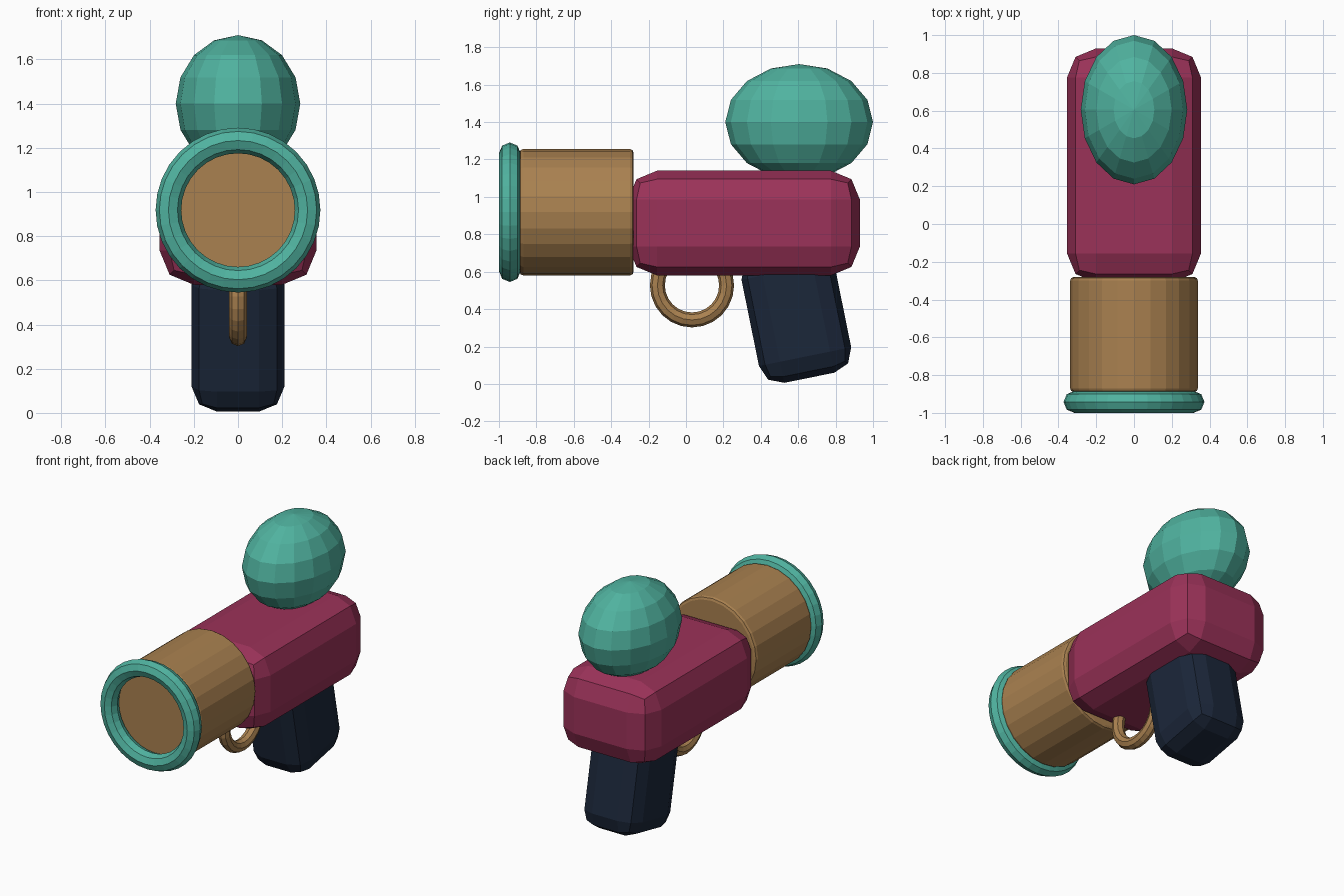
import bpy
from math import pi

if "Cube" in bpy.data.objects:
    bpy.data.objects.remove(bpy.data.objects["Cube"])


def material(name, rgb):
    m = bpy.data.materials.new(name)
    m.diffuse_color = (*rgb, 1)
    m.use_nodes = True
    m.node_tree.nodes["Principled BSDF"].inputs["Base Color"].default_value = m.diffuse_color
    return m


TEAL = material("teal", (0.08, 0.45, 0.35))
BRASS = material("brass", (0.40, 0.22, 0.08))
MAGENTA = material("magenta", (0.33, 0.032, 0.10))
NAVY = material("navy", (0.011, 0.02, 0.042))


def finish(name, mat, bevel=0, segments=2):
    """Name, colour, flat-shade and optionally bevel the active object."""
    ob = bpy.context.object
    ob.name = name
    ob.data.materials.append(mat)
    bpy.ops.object.transform_apply(location=False, rotation=True, scale=True)
    if bevel:
        mod = ob.modifiers.new("bevel", "BEVEL")
        mod.width = bevel
        mod.segments = segments
        mod.limit_method = "ANGLE"
        mod.angle_limit = pi / 4
    bpy.ops.object.shade_flat()
    return ob


def box(name, mat, centre, size, tilt, bevel):
    bpy.ops.mesh.primitive_cube_add(size=1, location=centre, rotation=(tilt, 0, 0))
    bpy.context.object.scale = size
    return finish(name, mat, bevel)


def ring(name, mat, centre, rotation, major, minor, sides):
    bpy.ops.mesh.primitive_torus_add(
        location=centre, rotation=rotation, major_radius=major, minor_radius=minor,
        major_segments=sides, minor_segments=8)
    return finish(name, mat)


# Chunky body and backward-raked grip
box("body", MAGENTA, (0, 0.31, 0.86), (0.71, 1.24, 0.56), 0, 0.155)
box("grip", NAVY, (0, 0.59, 0.376), (0.42, 0.503, 0.70), 0.2, 0.115)

# Barrel with a slightly softened rim
bpy.ops.mesh.primitive_cylinder_add(
    vertices=24, radius=0.338, depth=0.61, location=(0, -0.585, 0.918), rotation=(pi / 2, 0, 0))
finish("barrel", BRASS, 0.02)

# Muzzle ring and trigger guard
ring("muzzle_ring", TEAL, (0, -0.942, 0.918), (pi / 2, 0, 0), 0.315, 0.058, 32)
ring("trigger_guard", BRASS, (0, 0.032, 0.527), (0, pi / 2, 0), 0.185, 0.04, 24)

# Egg-shaped tank on top
bpy.ops.mesh.primitive_uv_sphere_add(
    segments=16, ring_count=8, radius=1, location=(0, 0.605, 1.40))
bpy.context.object.scale = (0.282, 0.395, 0.31)
finish("tank", TEAL)
